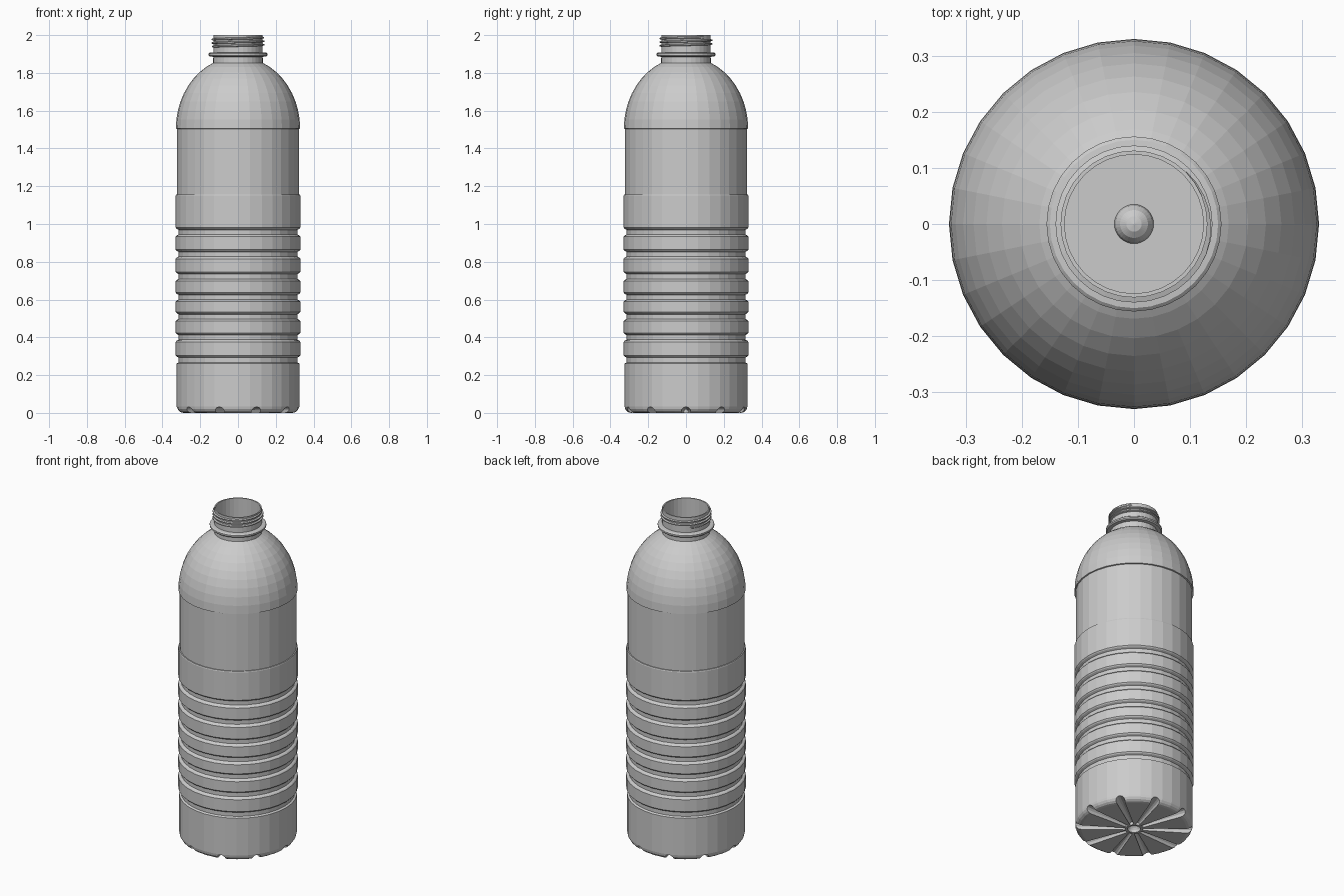
import bpy, bmesh
from math import sin, cos, pi, radians
from mathutils import Matrix, Vector

if "Cube" in bpy.data.objects:
    bpy.data.objects.remove(bpy.data.objects["Cube"])

SEG = 32


def make_object(name, bm):
    bmesh.ops.recalc_face_normals(bm, faces=bm.faces)
    mesh = bpy.data.meshes.new(name)
    bm.to_mesh(mesh)
    bm.free()
    obj = bpy.data.objects.new(name, mesh)
    bpy.context.collection.objects.link(obj)
    return obj


def lathe(name, profile):
    # profile of (radius, z), starting and ending on the axis
    bm = bmesh.new()
    rings = []
    for r, z in profile:
        if r == 0:
            rings.append([bm.verts.new((0, 0, z))] * SEG)
        else:
            rings.append([bm.verts.new((r * cos(2 * pi * i / SEG), r * sin(2 * pi * i / SEG), z))
                          for i in range(SEG)])
    for a, b in zip(rings, rings[1:]):
        for i in range(SEG):
            j = (i + 1) % SEG
            quad = list(dict.fromkeys((a[i], a[j], b[j], b[i])))
            bm.faces.new(quad)
    return make_object(name, bm)


def arc(rx, rz, z0, t0, t1, n, r0=0.0):
    # elliptical arc, angles in degrees
    out = []
    for i in range(n + 1):
        t = radians(t0 + (t1 - t0) * i / n)
        out.append((r0 + rx * cos(t), z0 + rz * sin(t)))
    return out


# outer profile: base dent, rounded foot
profile = [(0, 0.036)] + arc(0.036, 0.036, 0, 67, 0, 3)
profile += arc(0.035, 0.035, 0.035, -90, 0, 4, 0.29)

# grip grooves, ridges bulge slightly over the foot
for i, z in enumerate((0.28, 0.40, 0.51, 0.613, 0.722, 0.84, 0.957)):
    low = 0.325 if i == 0 else 0.33
    profile += [(low, z - 0.024), (0.325, z - 0.018), (0.314, z - 0.012),
                (0.314, z + 0.012), (0.325, z + 0.018), (0.33, z + 0.024)]

# label panel, shoulder dome and neck with support flange
profile += [(0.33, 1.15), (0.328, 1.156), (0.322, 1.156), (0.322, 1.503)]
profile += arc(0.329, 0.38, 1.505, 0, 66.5, 9)
profile += [(0.131, 1.885), (0.150, 1.887), (0.156, 1.893), (0.156, 1.902),
            (0.150, 1.907), (0.131, 1.909), (0.131, 2.0)]

# inner wall and floor with small central dome
profile += [(0.124, 2.0), (0.124, 1.85)]
profile += arc(0.31, 0.37, 1.50, 66, 0, 8)
profile += [(0.302, 1.15), (0.302, 0.08), (0.28, 0.052)]
profile += arc(0.035, 0.035, 0.052, 0, 67, 3) + [(0, 0.087)]
bottle = lathe("bottle_body", profile)

# ten radial grooves cut in the base
bm = bmesh.new()
for i in range(10):
    m = (Matrix.Rotation(2 * pi * i / 10, 4, 'Z') @ Matrix.Translation((0.197, 0, 0.006))
         @ Matrix.Rotation(pi / 2, 4, 'Y'))
    bmesh.ops.create_cone(bm, cap_ends=True, segments=12, radius1=0.012, radius2=0.027,
                          depth=0.295, matrix=m)
cutter = make_object("base_groove_cutter", bm)
cutter.hide_render = True
mod = bottle.modifiers.new("base_grooves", 'BOOLEAN')
mod.operation = 'DIFFERENCE'
mod.solver = 'EXACT'
mod.object = cutter
bpy.context.view_layer.objects.active = bottle
bpy.ops.object.modifier_apply(modifier=mod.name)
bpy.data.objects.remove(cutter)

# helical screw thread on the neck
bm = bmesh.new()
turns, steps, prev = 2.75, 88, None
section = ((-0.004, -0.007), (0.009, -0.003), (0.009, 0.003), (-0.004, 0.007))
for i in range(steps + 1):
    f = i / steps
    a = radians(135) + 2 * pi * turns * f
    z = 1.937 + 0.052 * f
    taper = min(1, 0.15 + 12 * min(f, 1 - f))
    ring = [bm.verts.new(((0.131 + dr * taper) * cos(a), (0.131 + dr * taper) * sin(a), z + dz))
            for dr, dz in section]
    if prev:
        for k in range(4):
            bm.faces.new((prev[k], prev[(k + 1) % 4], ring[(k + 1) % 4], ring[k]))
    else:
        bm.faces.new(ring)
    prev = ring
bm.faces.new(prev)
make_object("neck_thread", bm)
